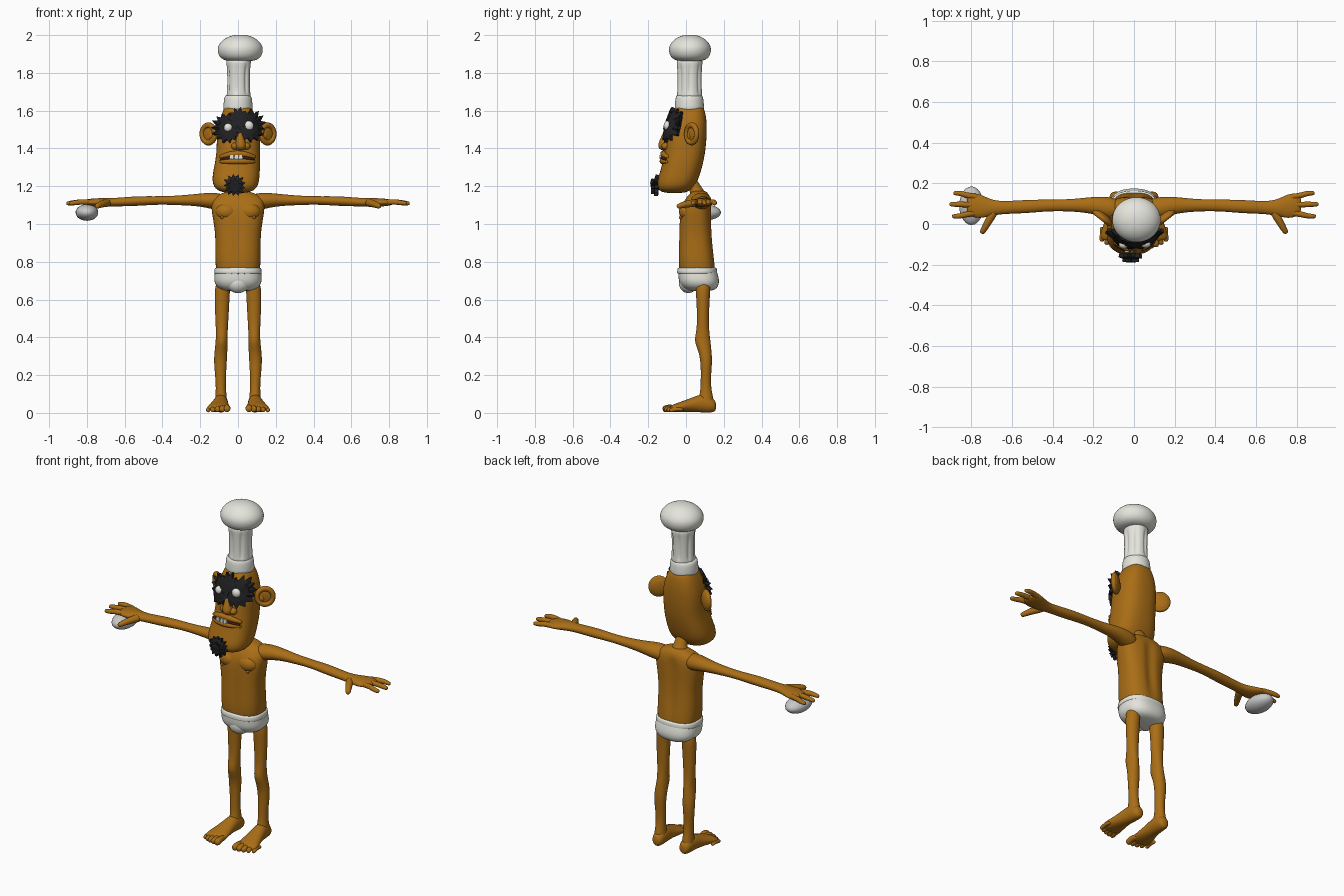
import bpy, bmesh, math, random
from mathutils import Vector

random.seed(4)
cube = bpy.data.objects.get("Cube")
if cube:
    bpy.data.objects.remove(cube, do_unlink=True)

X, Y, Z = Vector((1, 0, 0)), Vector((0, 1, 0)), Vector((0, 0, 1))


def material(name, r, g, b):
    m = bpy.data.materials.new(name)
    m.use_nodes = True
    m.diffuse_color = (r, g, b, 1)
    bsdf = m.node_tree.nodes["Principled BSDF"]
    bsdf.inputs["Base Color"].default_value = (r, g, b, 1)
    bsdf.inputs["Roughness"].default_value = 0.7
    return m


SKIN = material("ochre_skin", 0.40, 0.155, 0.008)
WHITE = material("warm_white", 0.78, 0.78, 0.72)
BLACK = material("black_hair", 0.015, 0.015, 0.017)
GREY = material("pale_grey", 0.58, 0.58, 0.58)
DARK = material("mouth_dark", 0.06, 0.015, 0.008)


def finish(name, bm, mat, levels=0, smooth=True):
    bmesh.ops.recalc_face_normals(bm, faces=bm.faces)
    mesh = bpy.data.meshes.new(name)
    bm.to_mesh(mesh)
    bm.free()
    mesh.materials.append(mat)
    for p in mesh.polygons:
        p.use_smooth = smooth
    ob = bpy.data.objects.new(name, mesh)
    bpy.context.collection.objects.link(ob)
    if levels:
        sub = ob.modifiers.new("smooth_surface", "SUBSURF")
        sub.levels = sub.render_levels = levels
    return ob


def loft(name, rings, mat, u=X, v=Y, n=20, e=2.0, tweak=None, levels=2):
    """Skin closed rings; each ring is (x, y, z, radius along u, radius along v)."""
    bm = bmesh.new()
    loops = []
    for x, y, z, ru, rv in rings:
        loop = []
        for i in range(n):
            a = math.tau * i / n
            c, s = math.cos(a), math.sin(a)
            c = math.copysign(abs(c) ** (2 / e), c)
            s = math.copysign(abs(s) ** (2 / e), s)
            p = Vector((x, y, z)) + u * ru * c + v * rv * s
            loop.append(bm.verts.new(tweak(p) if tweak else p))
        loops.append(loop)
    for a, b in zip(loops, loops[1:]):
        for i in range(n):
            j = (i + 1) % n
            bm.faces.new((a[i], a[j], b[j], b[i]))
    bm.faces.new(loops[0])
    bm.faces.new(loops[-1])
    return finish(name, bm, mat, levels)


def tube(name, pts, mat, n=10):
    """Round-ended limb through (x, y, z, radius) points."""
    d = (Vector(pts[-1][:3]) - Vector(pts[0][:3])).normalized()
    u = d.orthogonal().normalized()
    cap = lambda p, k: (*(Vector(p[:3]) + d * k * p[3] * 0.6), p[3] * 0.6)
    pts = [cap(pts[0], -1), *pts, cap(pts[-1], 1)]
    return loft(name, [(*p, p[3]) for p in pts], mat, u, d.cross(u), n, levels=1)


def ball(name, loc, size, mat, rot=(0, 0, 0)):
    bm = bmesh.new()
    bmesh.ops.create_uvsphere(bm, u_segments=24, v_segments=14, radius=1)
    ob = finish(name, bm, mat)
    ob.location, ob.scale, ob.rotation_euler = loc, size, rot
    return ob


# Head: a long skull with a heavy, slightly crooked jaw
HEAD = [(-.01, -.06, 1.163, .05, .05), (-.012, -.062, 1.178, .105, .087),
        (-.013, -.048, 1.22, .126, .108), (-.008, -.028, 1.28, .124, .108),
        (0, -.013, 1.34, .119, .108), (.002, -.003, 1.40, .115, .108),
        (.003, .004, 1.48, .116, .107), (.002, .013, 1.55, .101, .097),
        (0, .019, 1.61, .076, .08), (0, .019, 1.63, .06, .06)]
loft("head", HEAD, SKIN, n=28, e=2.5)


def face_y(x, z):
    """Depth of the front of the head at x, z."""
    for a, b in zip(HEAD, HEAD[1:]):
        if z <= b[2]:
            break
    t = max(0, min(1, (z - a[2]) / (b[2] - a[2])))
    cx, cy, _, rx, ry = [p + (q - p) * t for p, q in zip(a, b)]
    k = min(.97, abs(x - cx) / rx)
    return cy - ry * (1 - k ** 2.5) ** .4


def spiky_patch(name, cx, cz, inner, outer, spikes, lift):
    """Jagged tuft of hair that follows the face."""
    bm = bmesh.new()
    n = spikes * 2
    place = lambda x, z, h: bm.verts.new((x, face_y(x, max(1.19, z)) - h, z))
    mid = place(cx, cz, lift)
    prev = None
    for t in (.35, .7, 1):
        loop = []
        for i in range(n):
            a = math.tau * i / n
            r = inner * t
            if t == 1 and i % 2:
                r = outer * random.uniform(.88, 1.05)
            loop.append(place(cx + r * math.cos(a), cz + r * math.sin(a), lift))
        for i in range(n):
            j = (i + 1) % n
            if prev:
                bm.faces.new((prev[i], prev[j], loop[j], loop[i]))
            else:
                bm.faces.new((mid, loop[i], loop[j]))
        prev = loop
    ob = finish(name, bm, BLACK, smooth=False)
    mod = ob.modifiers.new("thickness", "SOLIDIFY")
    mod.thickness, mod.offset = .02, 0


# Hair around the eyes and on the chin
spiky_patch("right_eye_hair", -.052, 1.508, .06, .085, 15, .008)
spiky_patch("left_eye_hair", .058, 1.518, .063, .088, 15, .009)
spiky_patch("brow_hair", .005, 1.555, .04, .06, 11, .012)
spiky_patch("goatee_base", -.018, 1.205, .042, .062, 13, .008)
spiky_patch("goatee_tip", -.018, 1.2, .026, .042, 10, .024)

# Eyes, nose, mouth and teeth
ball("right_eye", (-.052, face_y(-.052, 1.51) - .014, 1.51), (.023, .02, .023), WHITE)
ball("left_eye", (.057, face_y(.057, 1.52) - .014, 1.52), (.026, .02, .026), WHITE)
loft("nose", [(.01, -.09, 1.52, .008, .01), (.01, -.1, 1.49, .016, .018),
              (.012, -.112, 1.45, .022, .026), (.015, -.118, 1.42, .03, .032),
              (.015, -.118, 1.40, .026, .028), (.015, -.112, 1.388, .01, .012)], SKIN, n=14)
for side in (-1, 1):
    ball("nostril", (.015 + side * .03, -.108, 1.412), (.021, .022, .019), SKIN)


def lip(name, z, droop, radius, lift, mat):
    pts = []
    for i in range(9):
        t = i / 4 - 1
        x, h = .09 * t - .003, z - droop * t * t
        pts.append((x, face_y(x, h) - lift, h, radius * (1 - .45 * t * t)))
    tube(name, pts, mat)


lip("upper_lip", 1.372, .016, .018, .004, SKIN)
lip("lower_lip", 1.332, .002, .016, .002, SKIN)
lip("mouth_gap", 1.353, .012, .009, .009, DARK)
for x in (-.035, -.008, .014):
    bm = bmesh.new()
    bmesh.ops.create_cube(bm, size=1)
    tooth = finish("tooth", bm, WHITE, smooth=False)
    tooth.location = (x, face_y(x, 1.355) - .016, 1.355)
    tooth.scale = (.02, .014, .022)

# Chef hat: band, pleated stem and puff
loft("hat_band", [(0, .018, z, r, r) for z, r in
                  ((1.60, .074), (1.605, .079), (1.64, .077), (1.675, .073), (1.685, .066))],
     WHITE, n=24, levels=1)


def pleat(p):
    x, y = p.x - .004, p.y - .019
    if 1.69 < p.z < 1.84:
        k = 1 - .13 * max(0, math.cos(7 * math.atan2(y, x))) ** 2
        p.x, p.y = x * k + .004, y * k + .019
    return p


loft("hat_stem", [(.004, .019, z, r, r + .003) for z, r in
                  ((1.66, .066), (1.685, .064), (1.70, .062), (1.76, .06),
                   (1.82, .062), (1.85, .065), (1.88, .067))], WHITE, n=56, tweak=pleat, levels=1)
loft("hat_puff", [(.012, .021, z, r, r * .93) for z, r in
                  ((1.862, .05), (1.866, .085), (1.885, .112), (1.92, .123), (1.95, .116),
                   (1.98, .088), (1.998, .048), (2.002, .012))], WHITE, n=28)


# Torso with a spine groove and a faint chest line
def groove(p):
    k = max(0, 1 - abs(p.x) / .035)
    if .78 < p.z < 1.13:
        p.y -= k * (.014 if p.y > .06 else -.006)
    return p


loft("torso", [(0, .068, .69, .1, .085), (0, .058, .76, .119, .099), (0, .053, .85, .121, .094),
               (0, .05, .95, .119, .087), (0, .05, 1.05, .137, .085), (0, .055, 1.1, .143, .08),
               (0, .065, 1.14, .132, .064), (0, .07, 1.165, .085, .046), (0, .068, 1.178, .035, .03)],
     SKIN, n=36, e=2.6, tweak=groove)
loft("neck", [(0, .068, 1.13, .075, .05), (0, .062, 1.17, .043, .04),
              (0, .045, 1.2, .033, .033), (0, .01, 1.26, .033, .033)], SKIN)

# Briefs
loft("briefs", [(0, .058, .762, .118, .098), (0, .06, .755, .122, .102), (0, .066, .72, .126, .107),
                (0, .07, .69, .126, .107), (0, .075, .66, .108, .092), (0, .075, .643, .06, .06)],
     WHITE, n=28, e=2.5)
loft("briefs_waistband", [(0, .059, z, r, r - .02) for z, r in
                          ((.735, .118), (.737, .127), (.752, .126), (.768, .124), (.77, .115))],
     WHITE, n=28, e=2.5, levels=1)
ball("briefs_front", (0, .012, .69), (.062, .05, .056), WHITE)

for s, side in ((1, "left"), (-1, "right")):
    def flip(rows):
        return [(s * r[0], *r[1:]) for r in rows]

    # Ears: dished discs with a rolled rim
    turn = (math.pi / 2, 0, s * math.radians(38))
    ball(side + "_ear", (s * .15, .036, 1.477), (.05, .052, .016), SKIN, turn)
    bpy.ops.mesh.primitive_torus_add(major_radius=.043, minor_radius=.014, major_segments=28,
                                     minor_segments=10, location=(s * .156, .03, 1.477), rotation=turn)
    rim = bpy.context.object
    rim.name = side + "_ear_rim"
    rim.scale.y = 1.08
    rim.data.materials.append(SKIN)
    bpy.ops.object.shade_smooth()
    ball(side + "_ear_lobe", (s * .135, .022, 1.465), (.02, .016, .022), SKIN)

    # Chest
    ball(side + "_chest", (s * .062, .005, 1.065), (.058, .042, .045), SKIN)
    ball(side + "_nipple", (s * .085, -.03, 1.035), (.008, .008, .008), SKIN)

    # Arm running into the palm
    loft(side + "_arm", flip([
        (.06, .07, 1.112, .05, .045), (.13, .08, 1.122, .056, .046), (.2, .093, 1.128, .042, .034),
        (.3, .092, 1.125, .03, .026), (.42, .092, 1.125, .028, .021), (.53, .086, 1.122, .034, .027),
        (.65, .08, 1.115, .03, .022), (.71, .08, 1.114, .042, .024), (.76, .088, 1.114, .062, .022),
        (.8, .094, 1.114, .058, .018), (.825, .096, 1.114, .04, .009)]), SKIN, Y, Z)
    for base, tip, reach in ((.132, .152, .882), (.094, .097, .902), (.056, .038, .888)):
        tube(side + "_finger", flip([(.77, base, 1.115, .016), (.83, (base + tip) / 2, 1.118, .015),
                                     (reach - .03, tip, 1.113, .014), (reach, tip, 1.109, .012)]), SKIN)
    tube(side + "_thumb", flip([(.69, .06, 1.112, .024), (.715, .015, 1.108, .02),
                                (.735, -.02, 1.1, .017), (.747, -.04, 1.094, .014)]), SKIN)

    # Leg with knee and calf
    loft(side + "_leg", flip([
        (.078, .09, .71, .04, .045), (.085, .09, .62, .041, .036), (.085, .09, .5, .035, .031),
        (.086, .089, .43, .031, .034), (.086, .086, .38, .032, .044), (.09, .1, .33, .034, .035),
        (.094, .109, .27, .035, .031), (.092, .104, .18, .027, .026), (.09, .106, .11, .027, .03),
        (.09, .106, .06, .034, .044), (.09, .108, .03, .03, .04)]), SKIN)

    # Foot and toes
    loft(side + "_foot", flip([
        (.088, .16, .036, .015, .02), (.088, .146, .039, .034, .038), (.09, .09, .053, .038, .052),
        (.095, .04, .045, .043, .039), (.1, -.02, .033, .056, .029), (.105, -.06, .026, .063, .022),
        (.106, -.085, .022, .05, .014)]), SKIN, X, Z)
    for i in range(5):
        x, r = .058 + i * .025, .021 - i * .002
        tip = -.112 + .002 * i * i
        tube(side + "_toe", flip([(x, tip + .06, r + .004, r * .8), (x, tip + .025, r + .008, r * .85),
                                  (x, tip, r, r)]), SKIN)

# Egg held under the right hand
ball("egg", (-.8, .09, 1.061), (.06, .095, .044), GREY)
